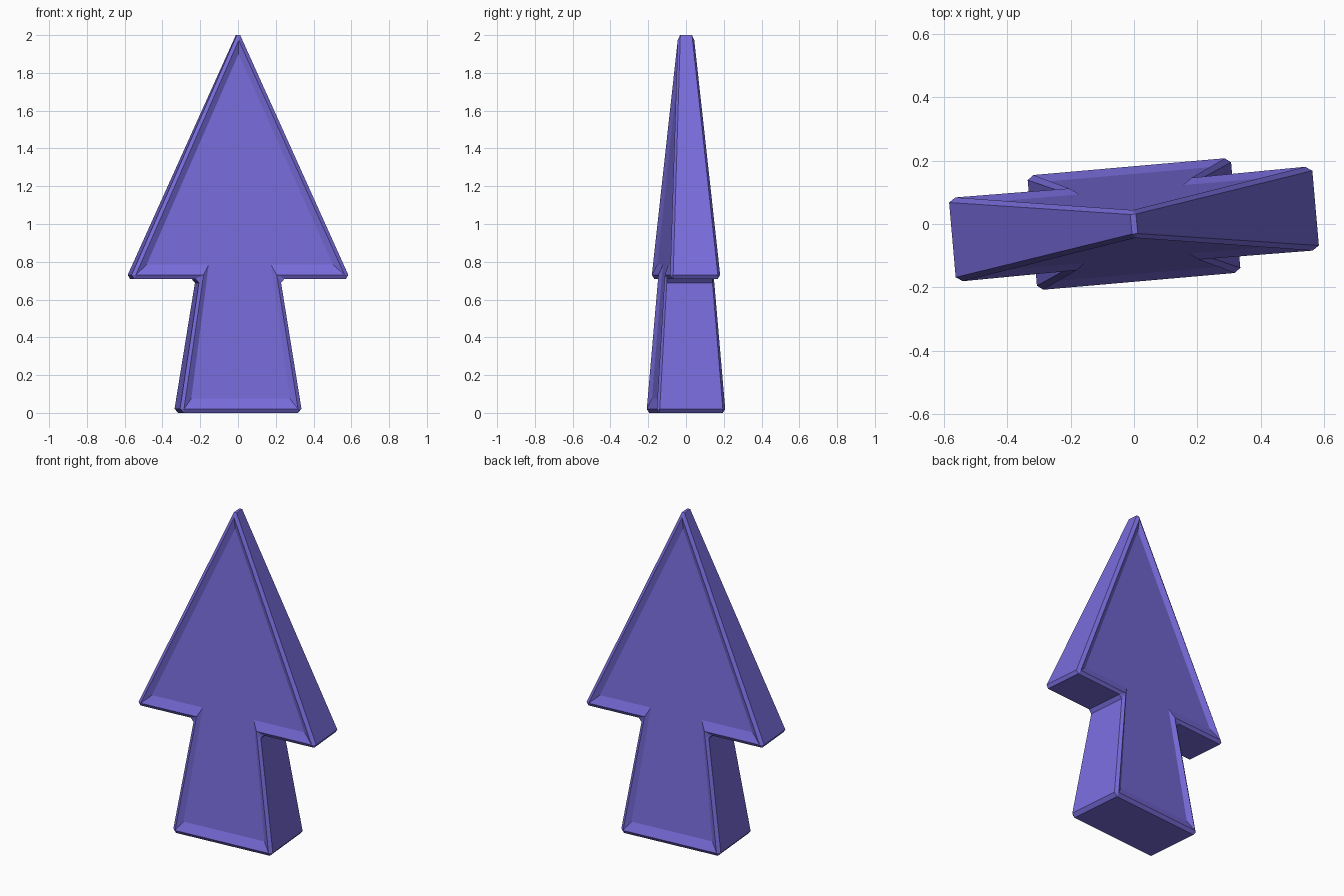
import bpy, bmesh, math
from mathutils import Matrix

if "Cube" in bpy.data.objects:
    bpy.data.objects.remove(bpy.data.objects["Cube"])

# Half outlines (x, z): outer rim and recessed panel, from tip to foot
OUTER = [(0, 2.02), (0.585, 0.71), (0.215, 0.71), (0.326, 0)]
INNER = [(0, 1.90), (0.495, 0.785), (0.165, 0.785), (0.262, 0.075)]
BEVEL = 0.022
RECESS = 0.028


def half_depth(z):
    # the slab thins evenly towards the tip
    return 0.191 - 0.069 * z


def full_loop(half):
    return half + [(-x, z) for x, z in reversed(half[1:])]


bm = bmesh.new()


def add_loop(half, side, sink):
    return [bm.verts.new((x, side * (half_depth(z) - sink), z)) for x, z in full_loop(half)]


# Both faces: sloping rim band and sunken flat panel
rims = []
for side in (-1, 1):
    outer = add_loop(OUTER, side, 0)
    inner = add_loop(INNER, side, RECESS)
    n = len(outer)
    for i in range(n):
        j = (i + 1) % n
        bm.faces.new((outer[i], outer[j], inner[j], inner[i]))
    bm.faces.new(inner)
    rims.append(outer)

# Side walls between the two rims
walls = []
for i in range(n):
    j = (i + 1) % n
    walls.append(bm.faces.new((rims[0][i], rims[0][j], rims[1][j], rims[1][i])))
bmesh.ops.recalc_face_normals(bm, faces=bm.faces[:])

# Chamfer every edge of the walls
edges = list({e for f in walls for e in f.edges})
bmesh.ops.bevel(bm, geom=edges, offset=BEVEL, offset_type='OFFSET',
                segments=1, profile=0.5, affect='EDGES', clamp_overlap=True)
bmesh.ops.recalc_face_normals(bm, faces=bm.faces[:])

# Slight turn about the vertical axis, then rest on the ground
bm.transform(Matrix.Rotation(math.radians(5), 4, 'Z'))
low = min(v.co.z for v in bm.verts)
bmesh.ops.translate(bm, verts=bm.verts[:], vec=(0, 0, -low))

mesh = bpy.data.meshes.new("arrow_marker")
bm.to_mesh(mesh)
bm.free()
mat = bpy.data.materials.new("violet")
mat.diffuse_color = (0.19, 0.15, 0.71, 1)
mat.use_nodes = True
mat.node_tree.nodes["Principled BSDF"].inputs["Base Color"].default_value = mat.diffuse_color
mesh.materials.append(mat)
arrow = bpy.data.objects.new("arrow_marker", mesh)
bpy.context.collection.objects.link(arrow)
